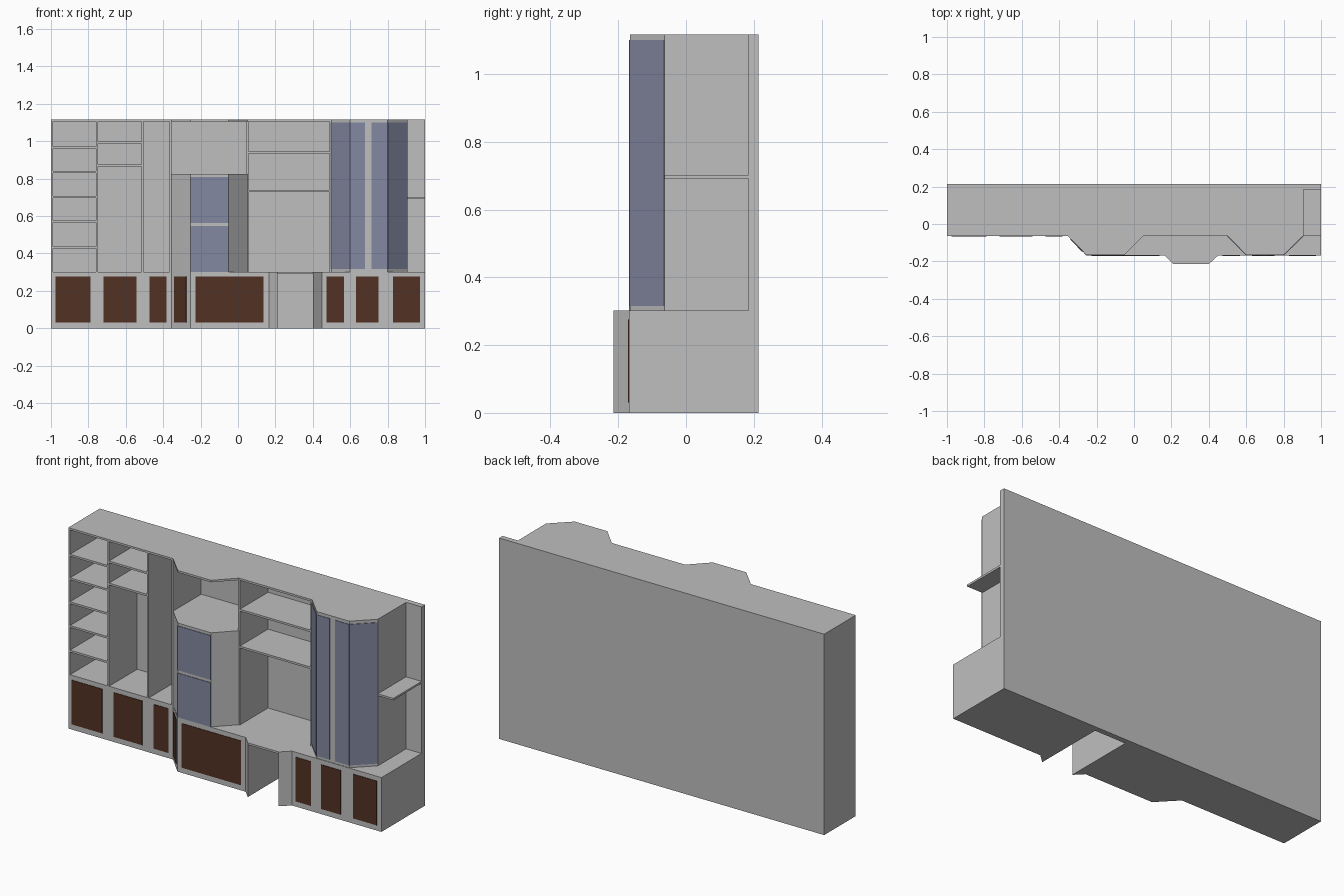
import bpy
import bmesh
from mathutils import Vector

cube = bpy.data.objects.get("Cube")
if cube:
    bpy.data.objects.remove(cube, do_unlink=True)


def material(name, rgb):
    m = bpy.data.materials.new(name)
    m.use_nodes = True
    m.diffuse_color = (*rgb, 1)
    m.node_tree.nodes["Principled BSDF"].inputs["Base Color"].default_value = (*rgb, 1)
    return m


GREY = material("light grey board", (0.52, 0.52, 0.52))
BROWN = material("dark brown door", (0.084, 0.032, 0.017))
BLUE = material("blue grey glass", (0.227, 0.25, 0.357))

# Main levels and depths
BASE, TOP, T = 0.302, 1.117, 0.011
BACK, INNER, FRONT = 0.214, 0.184, -0.063
BAY, DESK = -0.165, -0.168


def prism(name, outline, z0, z1, mat=GREY):
    """Extrude a plan outline upward from z0 to z1."""
    bm = bmesh.new()
    face = bm.faces.new([bm.verts.new((x, y, z0)) for x, y in outline])
    ext = bmesh.ops.extrude_face_region(bm, geom=[face])["geom"]
    verts = [g for g in ext if isinstance(g, bmesh.types.BMVert)]
    bmesh.ops.translate(bm, verts=verts, vec=(0, 0, z1 - z0))
    bmesh.ops.recalc_face_normals(bm, faces=bm.faces)
    mesh = bpy.data.meshes.new(name)
    bm.to_mesh(mesh)
    bm.free()
    mesh.materials.append(mat)
    obj = bpy.data.objects.new(name, mesh)
    bpy.context.collection.objects.link(obj)
    return obj


def box(name, x0, x1, y0, y1, z0, z1, mat=GREY):
    return prism(name, [(x0, y0), (x1, y0), (x1, y1), (x0, y1)], z0, z1, mat)


def plate(name, p, q, z0, z1, mat):
    """Thin upright plate on the outer side of the plan segment p to q."""
    p, q = Vector(p), Vector(q)
    d = (q - p).normalized()
    out = Vector((d.y, -d.x)) * 0.003
    prism(name, [p + out, q + out, q - out, p - out], z0, z1, mat)


# Base cabinets with an open knee space under the counter
left_run = [(-1, BACK), (-1, FRONT), (-0.355, FRONT), (-0.255, DESK), (0.165, DESK), (0.21, -BACK)]
right_run = [(0.4, -BACK), (0.45, DESK), (1, DESK), (1, BACK)]
prism("base_cabinets", left_run + [(0.21, INNER), (0.4, INNER)] + right_run, 0, BASE - T)
prism("counter", left_run + right_run, BASE - T, BASE)

# Base doors
doors = [(-0.977, -0.789, FRONT), (-0.72, -0.543, FRONT), (-0.473, -0.382, FRONT),
         (-0.227, 0.137, DESK), (0.473, 0.568, DESK), (0.63, 0.75, DESK), (0.828, 0.973, DESK)]
for i, (x0, x1, y) in enumerate(doors):
    plate(f"base_door_{i + 1}", (x0, y), (x1, y), 0.03, 0.276, BROWN)
a, b = Vector((-0.355, FRONT)), Vector((-0.255, DESK))
plate("angled_base_door", a.lerp(b, 0.16), a.lerp(b, 0.8), 0.03, 0.276, BROWN)

# Back panel and top board following both bays
box("back_panel", -1, 1, INNER, BACK, BASE, TOP)
display = [(-0.355, FRONT), (-0.255, BAY), (-0.05, BAY), (0.05, FRONT)]
glass_bay = [(0.5, FRONT), (0.6, BAY), (0.8, BAY), (0.905, FRONT)]
prism("top_board", [(-1, INNER), (-1, FRONT)] + display + glass_bay + [(0.905, INNER)], TOP - T, TOP)

# Upright dividers
for i, x in enumerate([-1, -0.76, -0.516, -0.366, 0.045, 0.489]):
    box(f"divider_{i + 1}", x, x + T, FRONT, INNER, BASE, TOP - T)

# Open shelves, as x range and heights
shelves = {
    "narrow": (-0.989, -0.76, [0.433, 0.57, 0.702, 0.835, 0.966]),
    "wardrobe": (-0.749, -0.516, [0.87, 0.993]),
    "desk": (0.056, 0.489, [0.735, 0.94]),
    "end": (0.905, 1, [0.697]),
}
for name, (x0, x1, heights) in shelves.items():
    for i, z in enumerate(heights):
        box(f"{name}_shelf_{i + 1}", x0, x1, FRONT, INNER, z - T / 2, z + T / 2)

# Display cabinet with an open niche above it
prism("display_cabinet", display + [(0.045, INNER), (-0.355, INNER)], BASE, 0.825)
for name, z0, z1 in [("lower", BASE, 0.548), ("upper", 0.564, 0.81)]:
    plate(f"display_glass_{name}", display[1], display[2], z0, z1, BLUE)

# Glazed bay cabinet
prism("bay_cabinet", glass_bay + [(0.905, INNER), (0.5, INNER)], BASE, TOP - T)
panes = [(glass_bay[0], glass_bay[1]), (glass_bay[1], (0.68, BAY)),
         ((0.715, BAY), glass_bay[2]), (glass_bay[2], glass_bay[3])]
for i, (p, q) in enumerate(panes):
    plate(f"bay_glass_{i + 1}", p, q, 0.316, 1.1, BLUE)
